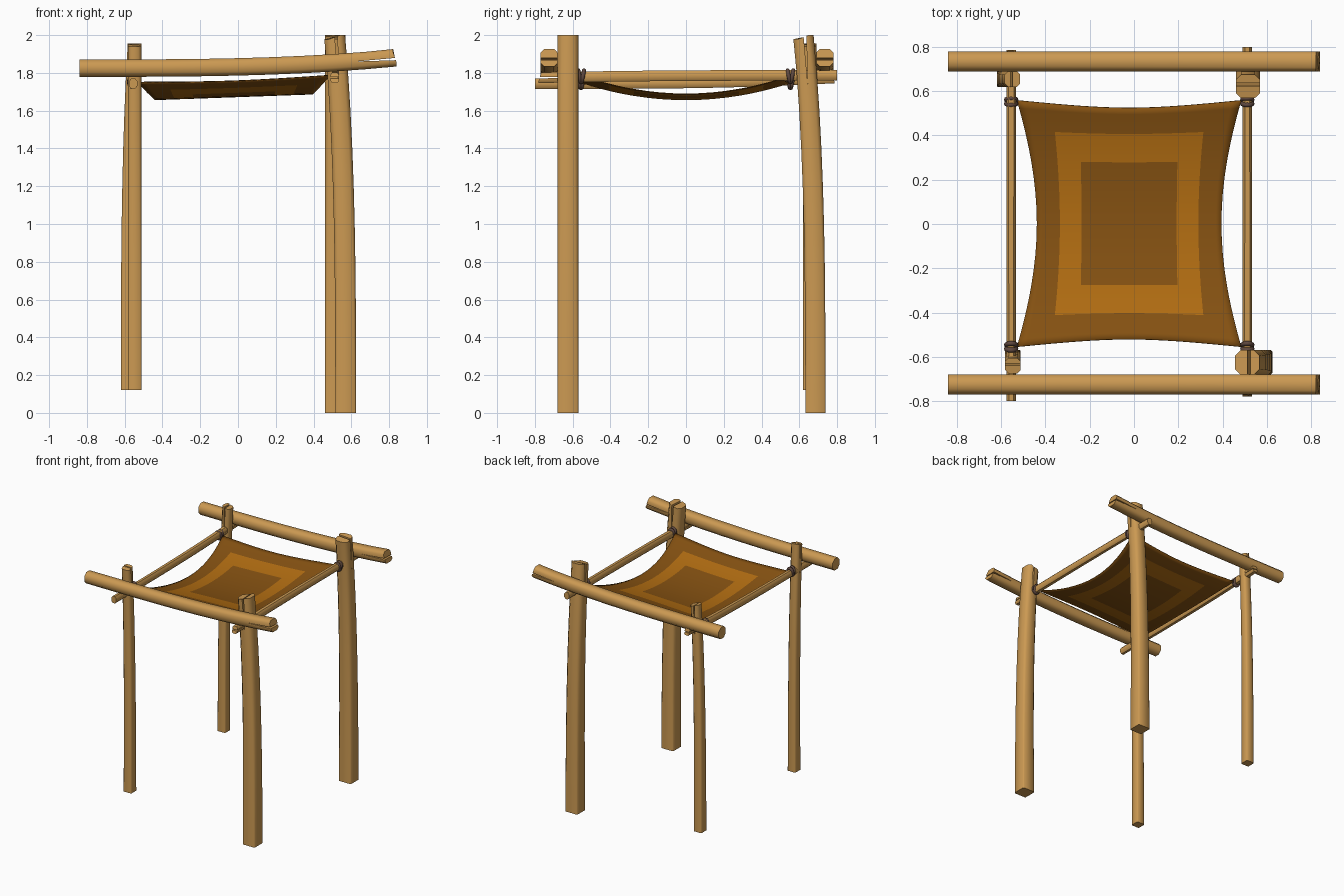
import bpy, bmesh, math
from mathutils import Vector, Matrix

if "Cube" in bpy.data.objects:
    bpy.data.objects.remove(bpy.data.objects["Cube"], do_unlink=True)


def material(name, rgb):
    m = bpy.data.materials.new(name)
    m.use_nodes = True
    m.diffuse_color = (*rgb, 1)
    m.node_tree.nodes["Principled BSDF"].inputs["Base Color"].default_value = (*rgb, 1)
    return m


WOOD = material("light_wood", (0.60, 0.32, 0.085))
ROPE = material("dark_rope", (0.115, 0.065, 0.05))
DARK = material("brown_cloth", (0.24, 0.085, 0.006))
BRIGHT = material("ochre_cloth", (0.45, 0.155, 0.006))


def add_object(name, bm, mats, smooth=None):
    bmesh.ops.recalc_face_normals(bm, faces=bm.faces)
    mesh = bpy.data.meshes.new(name)
    bm.to_mesh(mesh)
    bm.free()
    for m in mats:
        mesh.materials.append(m)
    ob = bpy.data.objects.new(name, mesh)
    bpy.context.collection.objects.link(ob)
    bpy.ops.object.select_all(action="DESELECT")
    ob.select_set(True)
    bpy.context.view_layer.objects.active = ob
    if smooth:
        bpy.ops.object.shade_smooth_by_angle(angle=math.radians(smooth))
    return ob


def loft(bm, rings):
    loops = [[bm.verts.new(p) for p in ring] for ring in rings]
    n = len(loops[0])
    for a, b in zip(loops, loops[1:]):
        for i in range(n):
            bm.faces.new((a[i], a[(i + 1) % n], b[(i + 1) % n], b[i]))
    bm.faces.new(loops[0])
    bm.faces.new(loops[-1])


# Timber: chamfered square section, curving towards `bend`, with a split far end
def log(name, base, axis, bend_dir, length, curve, wide, deep, chamfers):
    z, x = Vector(axis), Vector(bend_dir)
    place = Matrix((x, z.cross(x), z)).transposed().to_4x4()
    place.translation = Vector(base)
    rings = []
    for k in range(11):
        t = k / 10
        c = chamfers[0] + (chamfers[1] - chamfers[0]) * t
        ring = []
        for sx, sy, first in ((1, 1, 0), (-1, 1, 1), (-1, -1, 0), (1, -1, 1)):
            pair = [(sx * wide / 2, sy * deep * (0.5 - c)),
                    (sx * wide * (0.5 - c), sy * deep / 2)]
            for px, py in (pair if not first else pair[::-1]):
                drop = 0.2 * wide if k == 10 and px > 0 else 0
                ring.append((px + curve * t ** 3, py, length * t - drop))
        rings.append(ring)
    bm = bmesh.new()
    loft(bm, rings)
    ob = add_object(name, bm, [WOOD])

    # wedge that opens the split
    bm = bmesh.new()
    tri = [(curve * 0.64, 0.87 * length), (curve - 0.12 * wide, 1.03 * length),
           (curve + 0.05 * wide, 1.03 * length)]
    loft(bm, [[(px, s * deep, pz) for px, pz in tri] for s in (-1, 1)])
    cutter = add_object("split_cutter", bm, [WOOD])
    cutter.hide_render = True
    mod = ob.modifiers.new("split", "BOOLEAN")
    mod.operation, mod.solver, mod.object = "DIFFERENCE", "EXACT", cutter
    bpy.ops.object.select_all(action="DESELECT")
    ob.select_set(True)
    bpy.context.view_layer.objects.active = ob
    bpy.ops.object.modifier_apply(modifier=mod.name)
    bpy.data.objects.remove(cutter, do_unlink=True)
    ob.data.transform(place)
    bpy.ops.object.shade_smooth_by_angle(angle=math.radians(48))


UP = (0, 0, 1)
POST = (0.06, 0.22)
ROUND = (0.28, 0.2)

# Posts: thick pair on one side, thin shorter pair on the other
log("front_left_post", (0.57, -0.625, 0), UP, (-1, 0, 0), 2.0, 0.058, 0.11, 0.11, POST)
log("back_left_post", (0.515, 0.685, 0), UP, (0, -1, 0), 2.0, 0.063, 0.107, 0.11, POST)
log("front_right_post", (-0.547, -0.604, 0.12), UP, (0, -1, 0), 1.835, 0.036, 0.07, 0.07, POST)
log("back_right_post", (-0.585, 0.655, 0.12), UP, (1, 0, 0), 1.835, 0.036, 0.07, 0.07, POST)

# Long beams outside the posts
for name, y in (("front_beam", -0.725), ("back_beam", 0.735)):
    log(name, (-0.84, y, 1.825), (1, 0, 0), UP, 1.68, 0.055, 0.092, 0.09, ROUND)

# Side rails carrying the cloth
log("left_rail", (0.512, 0.8, 1.787), (0, -1, 0), UP, 1.58, -0.013, 0.056, 0.044, ROUND)
log("right_rail", (-0.555, -0.8, 1.743), (0, 1, 0), UP, 1.585, 0.03, 0.056, 0.044, ROUND)

# Rope bindings: two coils at each cloth corner
for side, x, z in (("left", 0.512, 1.782), ("right", -0.555, 1.752)):
    for end, y in (("front", -0.555), ("back", 0.553)):
        bm = bmesh.new()
        for k, off in enumerate((-0.009, 0.009)):
            vs = []
            for i in range(20):
                a = math.tau * i / 20
                row = []
                for j in range(8):
                    b = math.tau * j / 8
                    r = 0.026 + 0.011 * math.cos(b)
                    tilt = (0.006 if k else -0.006) * math.sin(a)
                    row.append(bm.verts.new((x + 0.88 * r * math.cos(a),
                                             y + off + tilt + 0.011 * math.sin(b),
                                             z + 1.15 * r * math.sin(a))))
                vs.append(row)
            for i in range(20):
                for j in range(8):
                    i2, j2 = (i + 1) % 20, (j + 1) % 8
                    bm.faces.new((vs[i][j], vs[i2][j], vs[i2][j2], vs[i][j2]))
        add_object(f"{end}_{side}_binding", bm, [ROPE], 60)


# Sagging cloth with concave edges and a contrasting frame band
def stations(inner, outer):
    half = [inner * k / 4 for k in range(5)]
    half += [inner + (outer - inner) * k / 3 for k in range(1, 4)]
    half += [outer + (1 - outer) * k / 4 for k in range(1, 5)]
    return [-h for h in half[:0:-1]] + half


U_IN, U_OUT, V_IN, V_OUT = 0.515, 0.75, 0.53, 0.775
us, vs = stations(U_IN, U_OUT), stations(V_IN, V_OUT)
bm = bmesh.new()
grid = []
for v in vs:
    row = []
    for u in us:
        x = -0.022 + 0.417 * u + 0.09 * u ** 3 * v * v
        y = 0.002 + 0.523 * v + 0.034 * v ** 3 * u * u
        z = 1.769 + 0.036 * x - 0.095 * (1 - (y / 0.557) ** 2)
        row.append(bm.verts.new((x, y, z)))
    grid.append(row)
for j in range(len(vs) - 1):
    for i in range(len(us) - 1):
        f = bm.faces.new((grid[j][i], grid[j][i + 1], grid[j + 1][i + 1], grid[j + 1][i]))
        u, v = abs(us[i] + us[i + 1]) / 2, abs(vs[j] + vs[j + 1]) / 2
        inside = u < U_OUT and v < V_OUT
        centre = u < U_IN and v < V_IN
        f.material_index = 1 if inside and not centre else 0
cloth = add_object("canopy_cloth", bm, [DARK, BRIGHT], 40)
solid = cloth.modifiers.new("thickness", "SOLIDIFY")
solid.thickness = 0.005
solid.offset = 0
